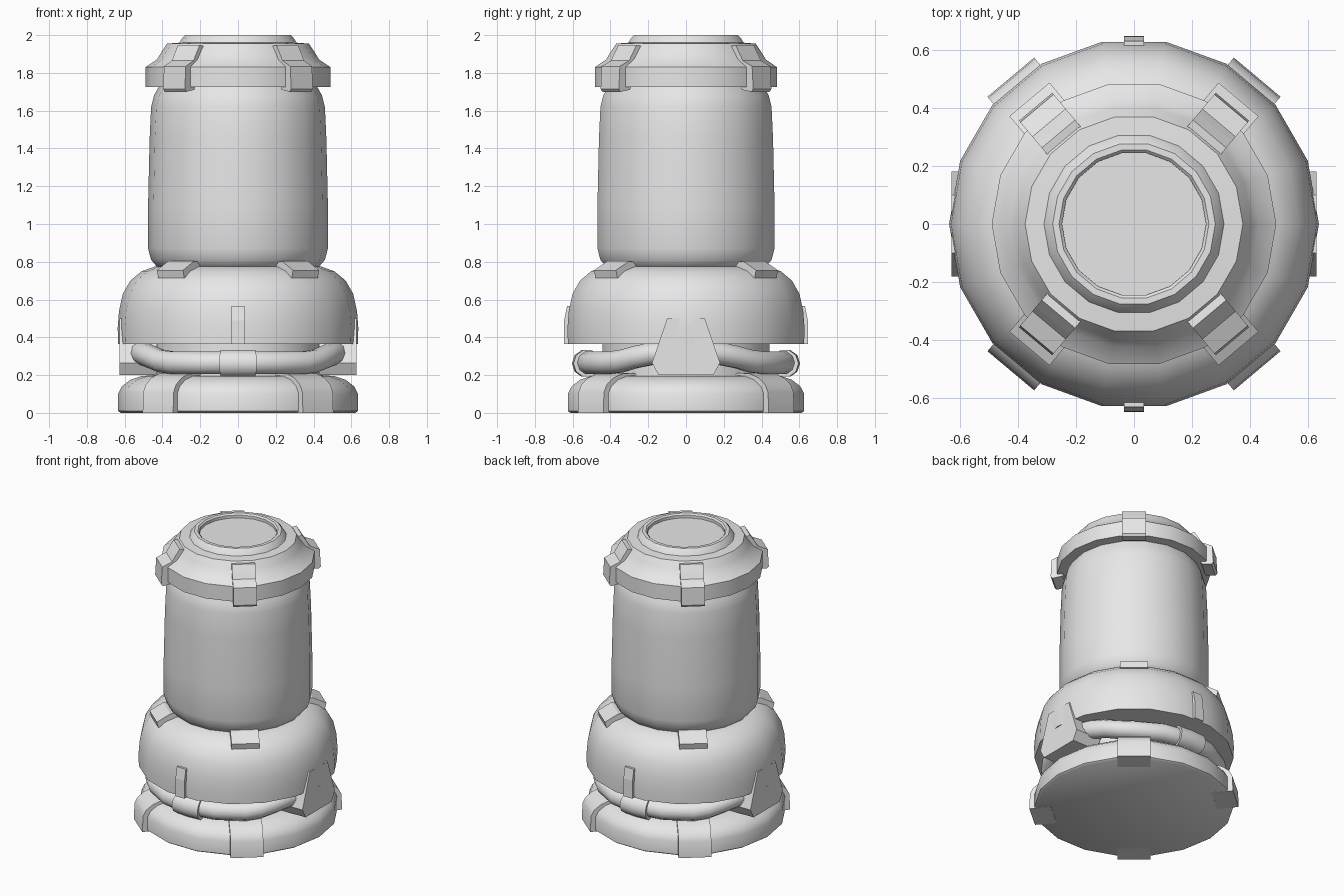
import bpy, bmesh
from math import sin, cos, pi, radians
from mathutils import Vector

cube = bpy.data.objects.get("Cube")
if cube:
    bpy.data.objects.remove(cube, do_unlink=True)

SIDES = 18
CLAMP_ANGLES = (50, 130, 230, 310)

grey = bpy.data.materials.new("plain_grey")
grey.use_nodes = True
grey.diffuse_color = (0.8, 0.8, 0.8, 1)
grey.node_tree.nodes["Principled BSDF"].inputs["Base Color"].default_value = (0.8, 0.8, 0.8, 1)


def finish(name, bm, smooth=None):
    """Turn a bmesh into a named object, optionally smooth below an angle."""
    bmesh.ops.recalc_face_normals(bm, faces=bm.faces)
    mesh = bpy.data.meshes.new(name)
    bm.to_mesh(mesh)
    bm.free()
    mesh.materials.append(grey)
    obj = bpy.data.objects.new(name, mesh)
    bpy.context.collection.objects.link(obj)
    if smooth:
        bpy.ops.object.select_all(action='DESELECT')
        obj.select_set(True)
        bpy.context.view_layer.objects.active = obj
        bpy.ops.object.shade_smooth_by_angle(angle=radians(smooth))
    return obj


def loft(name, rings, smooth):
    """Skin a list of closed rings of points and cap both ends."""
    bm = bmesh.new()
    loops = [[bm.verts.new(p) for p in ring] for ring in rings]
    n = len(loops[0])
    for a, b in zip(loops, loops[1:]):
        for i in range(n):
            j = (i + 1) % n
            bm.faces.new((a[i], a[j], b[j], b[i]))
    bm.faces.new(loops[0])
    bm.faces.new(loops[-1])
    return finish(name, bm, smooth)


def lathe(name, profile, smooth=35):
    """Revolve (radius, height) points around z."""
    steps = [2 * pi * i / SIDES for i in range(SIDES)]
    return loft(name, [[(r * cos(a), r * sin(a), z) for a in steps]
                       for r, z in profile], smooth)


def radial_block(name, profile, width, angle, smooth=None):
    """Extrude a (radius, height) outline sideways at a compass angle."""
    a = radians(angle)
    out, side = Vector((cos(a), sin(a), 0)), Vector((-sin(a), cos(a), 0))
    rings = [[out * r + side * s * width / 2 + Vector((0, 0, z)) for r, z in profile]
             for s in (-1, 1)]
    return loft(name, rings, smooth)


def arc_tube(name, stations, sides=10, smooth=40):
    """Sweep a round section; stations are (angle, radius, height, thickness)."""
    rings = []
    for deg, radius, z, thick in stations:
        a = radians(deg)
        ring = []
        for i in range(sides):
            t = 2 * pi * i / sides
            r = radius + thick * cos(t)
            ring.append((r * cos(a), r * sin(a), z + thick * sin(t)))
        rings.append(ring)
    return loft(name, rings, smooth)


# Main turned bodies
lathe("base", [(0.62, 0.0), (0.635, 0.01), (0.635, 0.1), (0.615, 0.14), (0.57, 0.175),
               (0.51, 0.195), (0.43, 0.2)])
lathe("neck_core", [(0.45, 0.15), (0.45, 0.4)])
lathe("bulge", [(0.45, 0.365), (0.635, 0.365), (0.637, 0.45), (0.63, 0.54), (0.61, 0.63),
                (0.57, 0.7), (0.51, 0.75), (0.44, 0.775), (0.4, 0.778)])
lathe("jar", [(0.4, 0.76), (0.43, 0.775), (0.46, 0.81), (0.476, 0.87), (0.476, 1.1),
              (0.468, 1.45), (0.46, 1.62), (0.445, 1.68), (0.42, 1.725), (0.41, 1.76)])
lathe("lid", [(0.41, 1.725), (0.49, 1.725), (0.49, 1.83), (0.43, 1.87), (0.405, 1.91),
              (0.375, 1.955), (0.31, 1.96), (0.298, 1.98), (0.28, 2.0), (0.258, 2.0),
              (0.248, 1.99), (0.248, 1.97)], 25)

# Clamps on the four diagonals
lid_clamp = [(0.36, 1.94), (0.405, 1.947), (0.435, 1.9), (0.455, 1.865), (0.52, 1.835),
             (0.527, 1.715), (0.515, 1.7), (0.45, 1.71)]
shoulder_tab = [(0.42, 0.8), (0.47, 0.803), (0.56, 0.755), (0.55, 0.715), (0.42, 0.72)]
base_clamp = [(0.42, 0.2), (0.45, 0.212), (0.53, 0.207), (0.59, 0.185), (0.635, 0.15),
              (0.655, 0.11), (0.66, 0.0), (0.52, -0.001), (0.5, 0.05)]
for n, angle in enumerate(CLAMP_ANGLES, 1):
    radial_block(f"lid_clamp_{n}", lid_clamp, 0.15, angle)
    radial_block(f"shoulder_tab_{n}", shoulder_tab, 0.18, angle)
    radial_block(f"base_clamp_{n}", base_clamp, 0.21, angle, 40)

# Thin tabs on the front and back of the bulge
tab = [(0.58, 0.365), (0.647, 0.365), (0.645, 0.49), (0.63, 0.565), (0.58, 0.565)]
for name, angle in (("front_tab", 270), ("back_tab", 90)):
    radial_block(name, tab, 0.07, angle)

# Tapered side blocks that hold the pipe ends
half = [(0.145, 0.2), (0.18, 0.265), (0.1, 0.5)]
outline = half + [(-y, z) for y, z in reversed(half)]
for name, side in (("left_block", 1), ("right_block", -1)):
    loft(name, [[(side * x, y, z) for y, z in outline] for x in (0.43, 0.628)], None)

# Front and back pipes, dipping between the side blocks, with a centre coupling
dip = [(10, 0.32), (20, 0.312), (30, 0.296), (40, 0.274), (50, 0.265), (70, 0.265), (90, 0.265)]
path = dip + [(180 - a, z) for a, z in reversed(dip[:-1])]
for name, turn in (("back", 0), ("front", 180)):
    arc_tube(f"{name}_pipe", [(a + turn, 0.53, z, 0.062) for a, z in path])
    arc_tube(f"{name}_coupling", [(90 + turn + a, 0.53, 0.262, 0.074) for a in (-9.5, 0, 9.5)])
